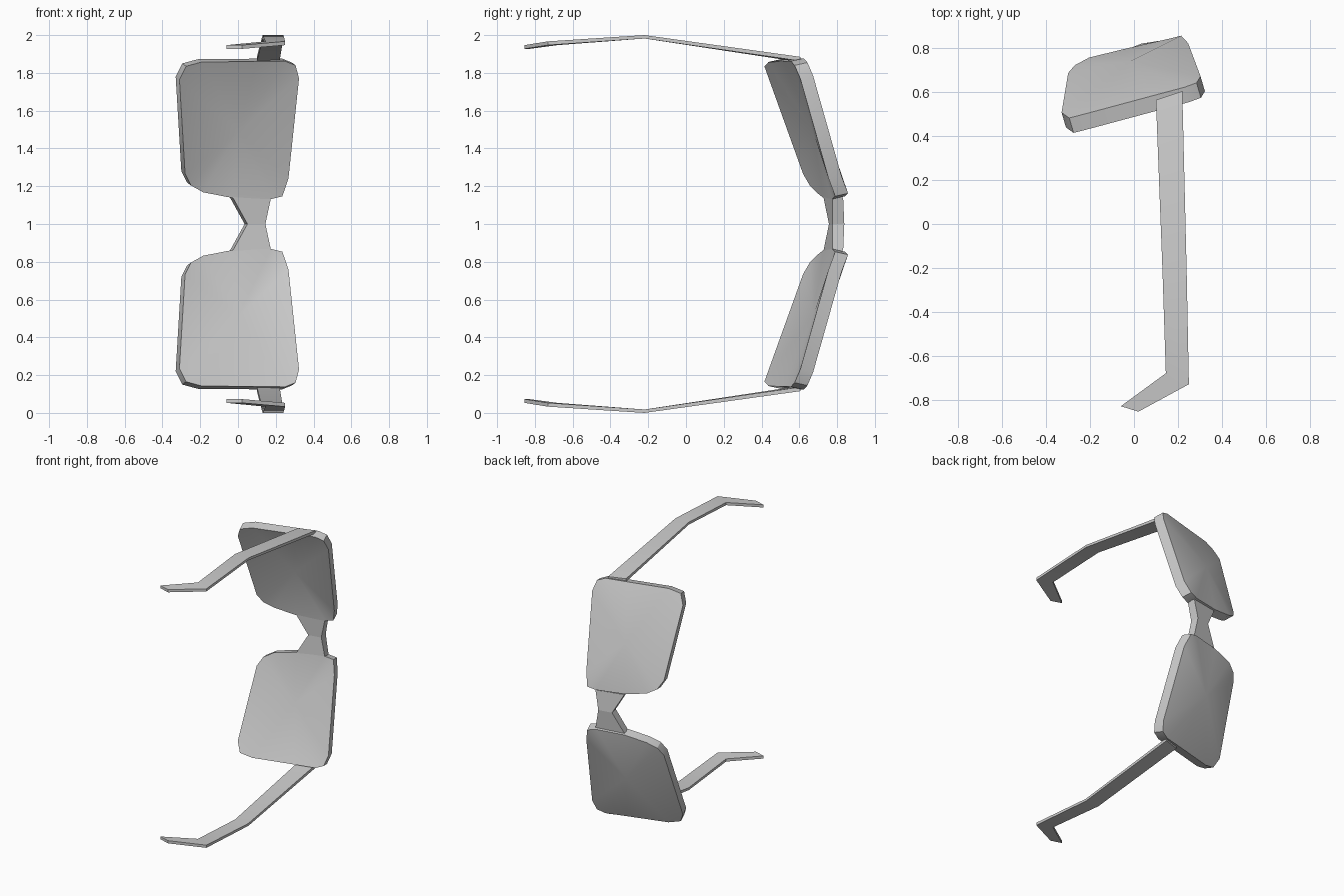
import bpy, bmesh
from mathutils import Vector

if "Cube" in bpy.data.objects:
    bpy.data.objects.remove(bpy.data.objects["Cube"])

MID = 1.0  # glasses are mirrored about the plane z = 1


def finish(name, bm, angle=0.5):
    """Turn a bmesh into an object mirrored across z = 1."""
    bmesh.ops.recalc_face_normals(bm, faces=bm.faces)
    me = bpy.data.meshes.new(name)
    bm.to_mesh(me)
    bm.free()
    ob = bpy.data.objects.new(name, me)
    bpy.context.collection.objects.link(ob)
    ob.location.z = MID
    mir = ob.modifiers.new("Mirror", 'MIRROR')
    mir.use_axis = (False, False, True)
    mir.merge_threshold = 0.002
    bpy.ops.object.select_all(action='DESELECT')
    ob.select_set(True)
    bpy.context.view_layer.objects.active = ob
    bpy.ops.object.shade_smooth_by_angle(angle=angle)
    return ob


def loft(name, sections, cap_start=True):
    """Skin a list of four-point cross-sections."""
    bm = bmesh.new()
    rings = [[bm.verts.new((x, y, z - MID)) for x, y, z in s] for s in sections]
    for a, b in zip(rings, rings[1:]):
        for i in range(4):
            j = (i + 1) % 4
            bm.faces.new((a[i], a[j], b[j], b[i]))
    if cap_start:
        bm.faces.new(rings[0])
    bm.faces.new(rings[-1])
    return finish(name, bm)


# Lenses: rounded outline of the inner face, thickened along the tilted normal
outline = [
    (0.25, 0.555, 1.862), (0.305, 0.575, 1.84), (0.323, 0.605, 1.77),
    (0.267, 0.755, 1.24), (0.235, 0.79, 1.147), (0.175, 0.775, 1.132),
    (-0.03, 0.728, 1.138), (-0.185, 0.69, 1.168), (-0.25, 0.655, 1.205),
    (-0.28, 0.62, 1.265), (-0.31, 0.44, 1.765), (-0.275, 0.415, 1.835),
    (-0.19, 0.437, 1.858), (0.10, 0.515, 1.86),
]
shift = Vector((-0.02, 0.068, 0.015))
bm = bmesh.new()
rims = []
for off in (Vector(), shift):
    rim = [bm.verts.new(Vector((x, y, z - MID)) + off) for x, y, z in outline]
    hub = bm.verts.new(Vector((0.0, 0.672, 0.49)) + off)  # bulged centre
    for i in range(len(rim)):
        bm.faces.new((rim[i - 1], rim[i], hub))
    rims.append(rim)
for i in range(len(outline)):
    bm.faces.new((rims[0][i - 1], rims[0][i], rims[1][i], rims[1][i - 1]))
finish("lenses", bm)

# Bridge: waisted piece between the lenses
loft("bridge", [
    [(-0.03, 0.727, 1.145), (0.175, 0.775, 1.14),
     (0.165, 0.832, 1.14), (-0.045, 0.79, 1.145)],
    [(0.05, 0.757, 1.0), (0.145, 0.775, 1.0),
     (0.138, 0.838, 1.0), (0.035, 0.822, 1.0)],
]).data.polygons  # centre cap is internal

# Temple arms: thin bands with a hooked ear tip
path = [  # lower edge (x, y), upper edge (x, y), outer z, thickness
    ((0.10, 0.565), (0.22, 0.605), 1.885, 0.022),
    ((0.13, -0.22), (0.24, -0.22), 2.0, 0.018),
    ((0.145, -0.68), (0.25, -0.73), 1.967, 0.02),
    ((-0.06, -0.83), (0.02, -0.855), 1.947, 0.02),
]
loft("temple_arms", [
    [(*lo, z), (*up, z), (up[0], up[1], z - t), (lo[0], lo[1], z - t)]
    for lo, up, z, t in path
])
